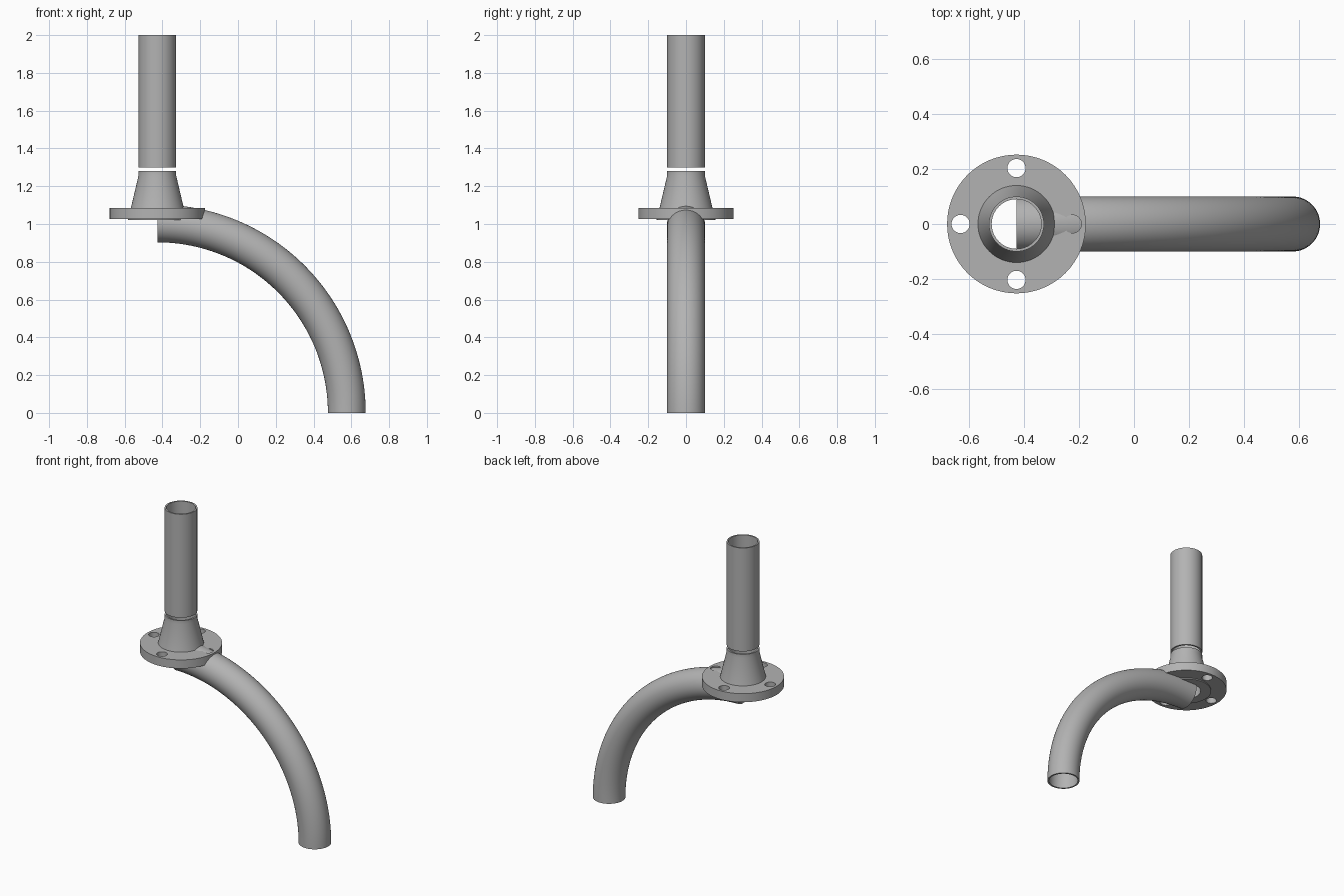
import bpy, bmesh, math
from mathutils import Matrix, Vector

cube = bpy.data.objects.get("Cube")
if cube:
    bpy.data.objects.remove(cube, do_unlink=True)

AXIS_X = -0.427     # vertical pipe axis
PIPE_R = 0.1        # outer pipe radius
WALL = 0.01
BEND_R = 1.003      # elbow centreline radius
SIDES = 64

steel = bpy.data.materials.new("grey_steel")
steel.use_nodes = True
steel.diffuse_color = (0.45, 0.45, 0.45, 1)
steel.node_tree.nodes["Principled BSDF"].inputs["Base Color"].default_value = (0.45, 0.45, 0.45, 1)


def add_object(name, bm):
    """Turn a bmesh into a steel object."""
    bmesh.ops.recalc_face_normals(bm, faces=bm.faces[:])
    mesh = bpy.data.meshes.new(name)
    bm.to_mesh(mesh)
    bm.free()
    mesh.materials.append(steel)
    obj = bpy.data.objects.new(name, mesh)
    bpy.context.collection.objects.link(obj)
    return obj


def finish(obj, modifier):
    """Apply the modifier and smooth the round faces."""
    bpy.ops.object.select_all(action="DESELECT")
    obj.select_set(True)
    bpy.context.view_layer.objects.active = obj
    bpy.ops.object.modifier_apply(modifier=modifier.name)
    bpy.ops.object.shade_smooth_by_angle(angle=math.radians(30))


def hollow(obj):
    """Give an open tube its wall, growing inwards."""
    mod = obj.modifiers.new("wall", "SOLIDIFY")
    mod.thickness = WALL
    mod.offset = -1
    finish(obj, mod)


def cylinder(name, radius, low, high, x, y, capped):
    bm = bmesh.new()
    place = Matrix.Translation((x, y, (low + high) / 2))
    bmesh.ops.create_cone(bm, cap_ends=capped, segments=SIDES, radius1=radius,
                          radius2=radius, depth=high - low, matrix=place)
    return add_object(name, bm)


# Upright pipe
hollow(cylinder("upright_pipe", PIPE_R, 1.3, 2.0, AXIS_X, 0, False))

# Quarter-turn elbow: a circle swept about the y direction
bm = bmesh.new()
bmesh.ops.create_circle(bm, segments=SIDES, radius=PIPE_R,
                        matrix=Matrix.Translation((AXIS_X + BEND_R, 0, 0)))
bmesh.ops.spin(bm, geom=bm.verts[:] + bm.edges[:], cent=(AXIS_X, 0, 0),
               axis=(0, -1, 0), angle=math.pi / 2, steps=48)
elbow = add_object("elbow_pipe", bm)
# An open tube needs its normals checked against the bend centreline
face = elbow.data.polygons[0]
offset = face.center - Vector((AXIS_X, 0, 0))
flat = Vector((offset.x, 0, offset.z)).normalized() * BEND_R
if face.normal.dot(offset - flat) < 0:
    elbow.data.flip_normals()
hollow(elbow)

# Weld-neck flange: lathed section with raised face, disc and tapered neck
section = [(PIPE_R - WALL, 1.02), (0.155, 1.02), (0.155, 1.027), (0.252, 1.027),
           (0.252, 1.085), (0.14, 1.085), (PIPE_R, 1.255), (PIPE_R, 1.28),
           (PIPE_R - WALL, 1.28)]
bm = bmesh.new()
ring = [bm.verts.new((AXIS_X + r, 0, z)) for r, z in section]
for i, vert in enumerate(ring):
    bm.edges.new((vert, ring[i - 1]))
bmesh.ops.spin(bm, geom=bm.verts[:] + bm.edges[:], cent=(AXIS_X, 0, 0),
               axis=(0, 0, 1), angle=math.tau, steps=SIDES)
bmesh.ops.remove_doubles(bm, verts=bm.verts[:], dist=0.0001)
flange = add_object("neck_flange", bm)

# Four bolt holes
for k in range(4):
    turn = k * math.pi / 2
    cutter = cylinder("bolt_hole_cutter", 0.033, 0.95, 1.15,
                      AXIS_X + 0.203 * math.cos(turn), 0.203 * math.sin(turn), True)
    cutter.hide_render = True
    cut = flange.modifiers.new("bolt_hole", "BOOLEAN")
    cut.operation = "DIFFERENCE"
    cut.solver = "EXACT"
    cut.object = cutter
    finish(flange, cut)
    bpy.data.objects.remove(cutter, do_unlink=True)
